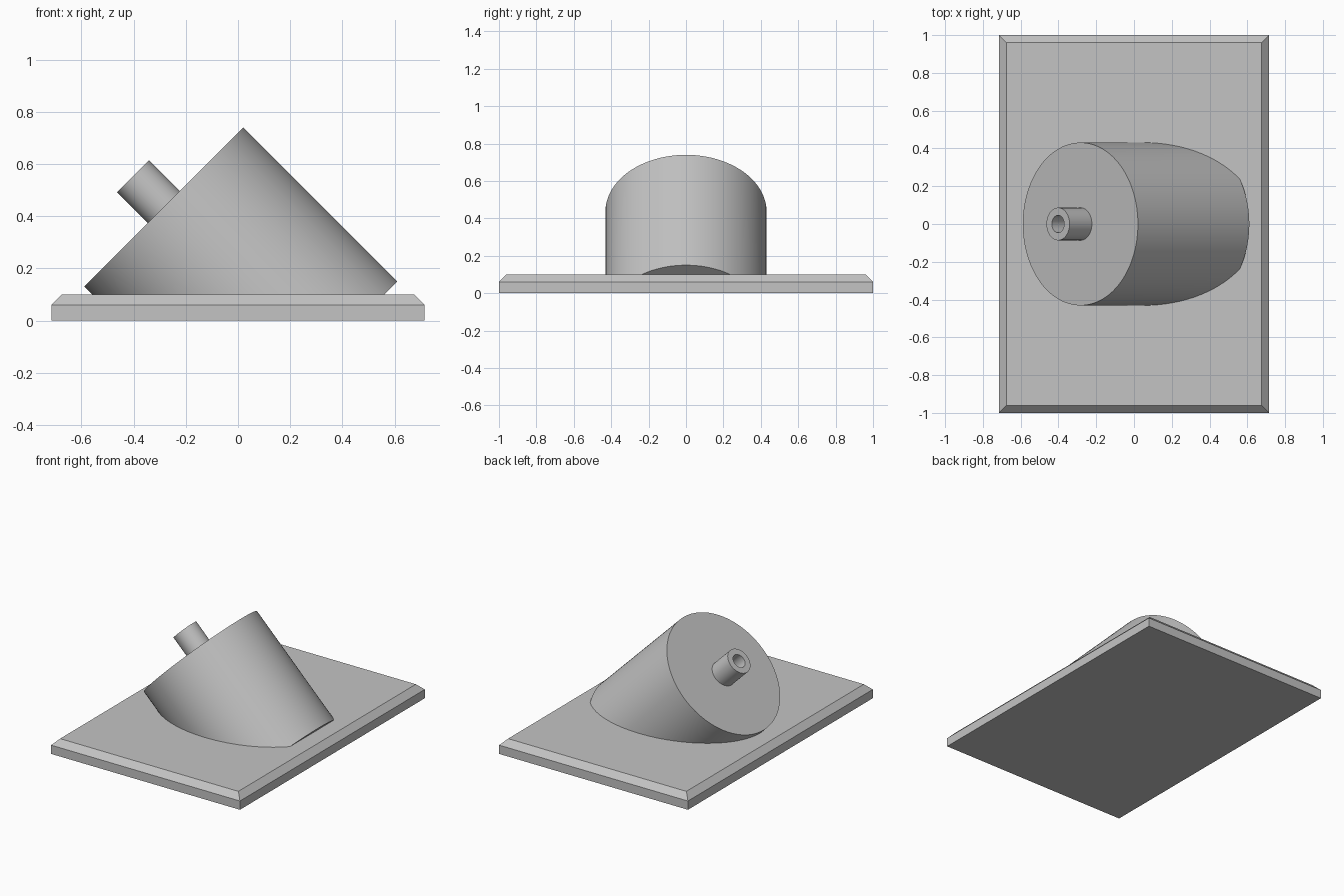
import bpy, bmesh, math
from mathutils import Matrix, Vector

old = bpy.data.objects.get("Cube")
if old:
    bpy.data.objects.remove(old, do_unlink=True)

# Single plain grey
grey = bpy.data.materials.new("plain_grey")
grey.use_nodes = True
colour = (0.55, 0.55, 0.55, 1)
grey.diffuse_color = colour
grey.node_tree.nodes["Principled BSDF"].inputs["Base Color"].default_value = colour

PLATE_TOP = 0.1
CHAMFER = 0.04
SEGMENTS = 96
# Frame of the tilted axis, with its origin at the centre of the upper disc
TILT = Matrix.Translation((-0.284, 0, 0.435)) @ Matrix.Rotation(-math.pi / 4, 4, "Y")


def finish(bm, name, smooth=False):
    bmesh.ops.recalc_face_normals(bm, faces=bm.faces)
    mesh = bpy.data.meshes.new(name)
    bm.to_mesh(mesh)
    bm.free()
    mesh.materials.append(grey)
    obj = bpy.data.objects.new(name, mesh)
    bpy.context.collection.objects.link(obj)
    if smooth:
        bpy.ops.object.select_all(action="DESELECT")
        obj.select_set(True)
        bpy.context.view_layer.objects.active = obj
        bpy.ops.object.shade_smooth_by_angle(angle=math.radians(30))


def lathe(profile):
    """Spin (radius, height) points about the tilted axis."""
    bm = bmesh.new()
    verts = [bm.verts.new((r, 0, h)) for r, h in profile]
    edges = [bm.edges.new(pair) for pair in zip(verts, verts[1:])]
    bmesh.ops.spin(bm, geom=verts + edges, cent=(0, 0, 0), axis=(0, 0, 1),
                   angle=math.tau, steps=SEGMENTS, use_duplicate=False)
    bmesh.ops.remove_doubles(bm, verts=bm.verts, dist=1e-5)
    bm.transform(TILT)
    return bm


# Base plate with chamfered upper rim
bm = bmesh.new()
bmesh.ops.create_cube(bm, size=1)
bm.transform(Matrix.Translation((0, 0, PLATE_TOP / 2)) @ Matrix.Diagonal((1.43, 2, PLATE_TOP, 1)))
rim = [e for e in bm.edges if all(v.co.z > PLATE_TOP / 2 for v in e.verts)]
bmesh.ops.bevel(bm, geom=rim, offset=CHAMFER, segments=1, affect="EDGES")
finish(bm, "base_plate")

# Tilted drum, trimmed just under the plate surface
bm = lathe([(0, 0), (0.431, 0), (0.431, -0.834), (0, -0.834)])
cut = bmesh.ops.bisect_plane(bm, geom=bm.verts[:] + bm.edges[:] + bm.faces[:],
                             plane_co=(0, 0, PLATE_TOP - 0.02), plane_no=Vector((0, 0, 1)),
                             clear_inner=True)
bmesh.ops.edgeloop_fill(bm, edges=[g for g in cut["geom_cut"] if isinstance(g, bmesh.types.BMEdge)])
finish(bm, "tilted_drum", smooth=True)

# Hollow spout in the middle of the disc
bm = lathe([(0.0865, -0.01), (0.0865, 0.167), (0.046, 0.167), (0.046, 0.002), (0, 0.002)])
finish(bm, "hollow_spout", smooth=True)
